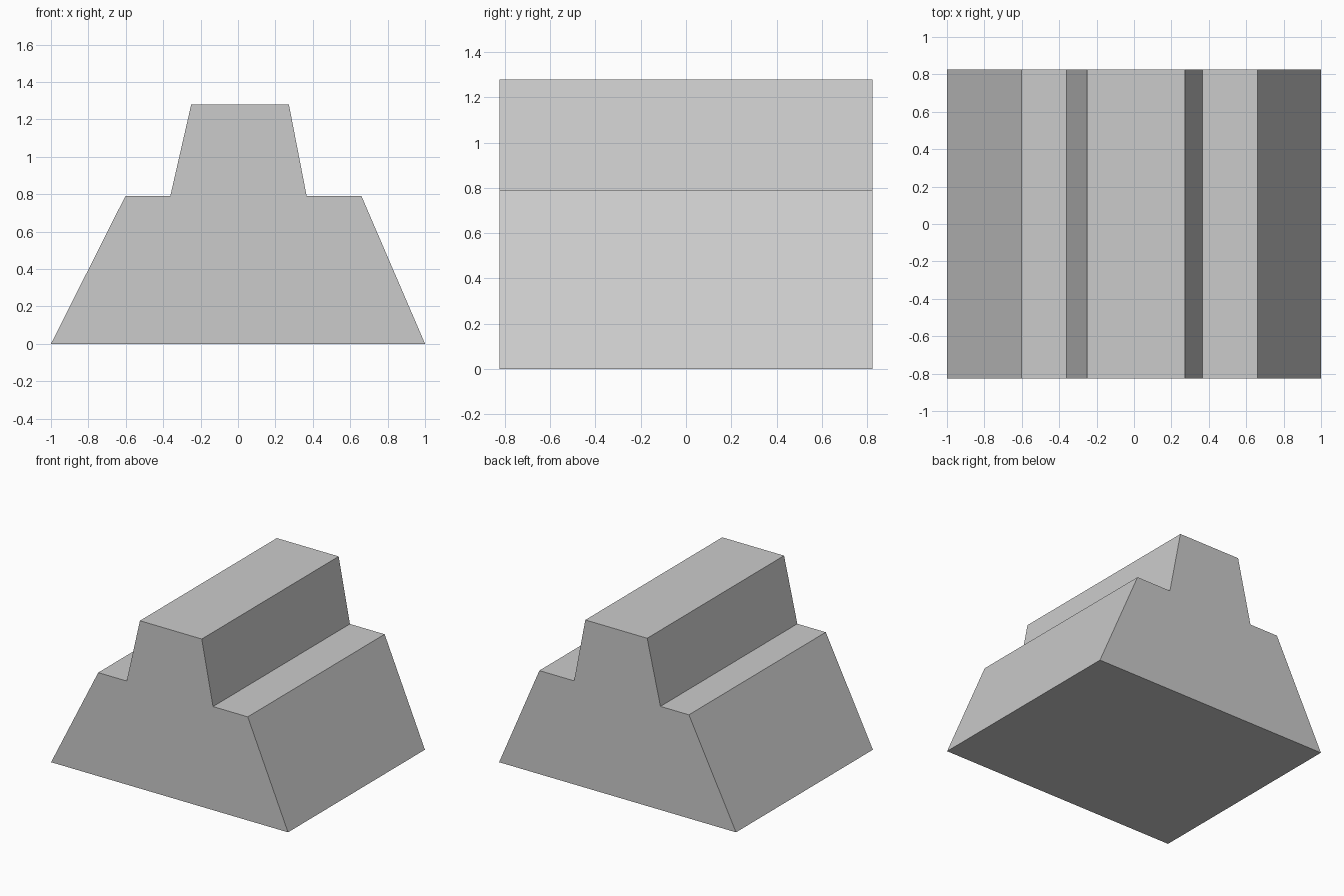
import bpy
import bmesh

if "Cube" in bpy.data.objects:
    bpy.data.objects.remove(bpy.data.objects["Cube"])

HALF_DEPTH = 0.825

# Stepped cross-section (x, z), slightly asymmetric left to right
profile = [
    (-1.0, 0.0), (1.0, 0.0),
    (0.66, 0.79), (0.367, 0.79),
    (0.272, 1.28), (-0.25, 1.28),
    (-0.362, 0.79), (-0.602, 0.79),
]


def extrude_profile(name, points, half_depth):
    """Extrude an x-z outline along y into a closed solid."""
    bm = bmesh.new()
    front = bm.faces.new([bm.verts.new((x, -half_depth, z)) for x, z in points])
    result = bmesh.ops.extrude_face_region(bm, geom=[front], use_keep_orig=True)
    moved = [v for v in result["geom"] if isinstance(v, bmesh.types.BMVert)]
    bmesh.ops.translate(bm, verts=moved, vec=(0, 2 * half_depth, 0))
    bmesh.ops.recalc_face_normals(bm, faces=bm.faces)
    mesh = bpy.data.meshes.new(name)
    bm.to_mesh(mesh)
    bm.free()
    obj = bpy.data.objects.new(name, mesh)
    bpy.context.collection.objects.link(obj)
    return obj


# Sloped block with a raised ridge
extrude_profile("stepped_block", profile, HALF_DEPTH)
